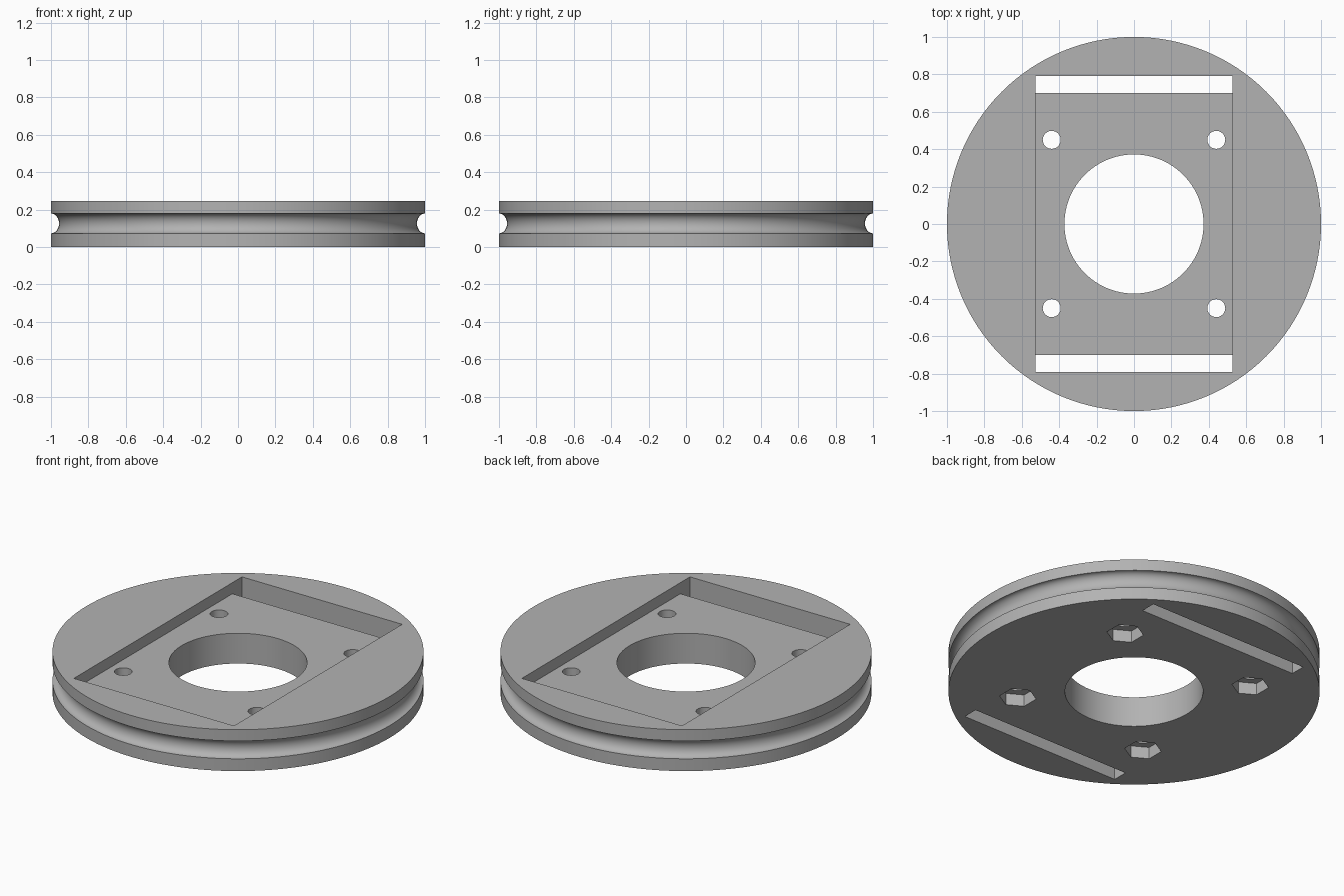
import bpy, bmesh, math
from mathutils import Matrix, Vector

if "Cube" in bpy.data.objects:
    bpy.data.objects.remove(bpy.data.objects["Cube"], do_unlink=True)

HEIGHT = 0.246
FLOOR = 0.18            # pocket floor height
POCKET_X, POCKET_Y = 0.527, 0.79
SLOT_INNER = 0.7
GROOVE_Z, GROOVE_R = 0.126, 0.053
GROOVE_DEPTH = 0.043
SEGMENTS = 128

grey = bpy.data.materials.new("plain grey")
grey.use_nodes = True
grey.diffuse_color = (0.45, 0.45, 0.45, 1)
grey.node_tree.nodes["Principled BSDF"].inputs["Base Color"].default_value = (0.45, 0.45, 0.45, 1)


def make_object(name, bm):
    bmesh.ops.recalc_face_normals(bm, faces=bm.faces)
    mesh = bpy.data.meshes.new(name)
    bm.to_mesh(mesh)
    bm.free()
    mesh.materials.append(grey)
    obj = bpy.data.objects.new(name, mesh)
    bpy.context.collection.objects.link(obj)
    return obj


def add_box(bm, low, high):
    low, high = Vector(low), Vector(high)
    size = Matrix.Diagonal((*(high - low), 1))
    bmesh.ops.create_cube(bm, size=1, matrix=Matrix.Translation((low + high) / 2) @ size)


def add_prism(bm, x, y, radius, low, high, sides):
    bmesh.ops.create_cone(bm, cap_ends=True, segments=sides, radius1=radius, radius2=radius,
                          depth=high - low, matrix=Matrix.Translation((x, y, (low + high) / 2)))


def cut(target, name, bm):
    cutter = make_object(name, bm)
    cutter.hide_render = True
    mod = target.modifiers.new(name, 'BOOLEAN')
    mod.operation = 'DIFFERENCE'
    mod.solver = 'EXACT'
    mod.object = cutter
    bpy.context.view_layer.objects.active = target
    bpy.ops.object.modifier_apply(modifier=name)
    bpy.data.objects.remove(cutter, do_unlink=True)


# Pulley wheel: solid lathe with a round rope groove in the rim
profile = [(0, 0), (1, 0)]
for i in range(17):
    a = math.pi * i / 16
    profile.append((1 - GROOVE_DEPTH * math.sin(a), GROOVE_Z - GROOVE_R * math.cos(a)))
profile += [(1, HEIGHT), (0, HEIGHT)]
bm = bmesh.new()
rings = []
for r, z in profile[1:-1]:
    rings.append([bm.verts.new((r * math.cos(t), r * math.sin(t), z))
                  for t in (2 * math.pi * k / SEGMENTS for k in range(SEGMENTS))])
for lower, upper in zip(rings, rings[1:]):
    for k in range(SEGMENTS):
        n = (k + 1) % SEGMENTS
        bm.faces.new((lower[k], lower[n], upper[n], upper[k]))
bm.faces.new(rings[0])
bm.faces.new(rings[-1])
wheel = make_object("pulley_wheel", bm)

# Rectangular pocket in the top
bm = bmesh.new()
add_box(bm, (-POCKET_X, -POCKET_Y, FLOOR), (POCKET_X, POCKET_Y, 1))
cut(wheel, "pocket_cutter", bm)

# Through slots at both ends of the pocket
for side in (-1, 1):
    bm = bmesh.new()
    y0, y1 = sorted((side * SLOT_INNER, side * POCKET_Y))
    add_box(bm, (-POCKET_X, y0, -1), (POCKET_X, y1, 1))
    cut(wheel, "slot_cutter", bm)

# Central bore
bm = bmesh.new()
add_prism(bm, 0, 0, 0.372, -1, 1, 96)
cut(wheel, "bore_cutter", bm)

# Bolt holes, and hexagonal nut recesses underneath with corners along x
bolts = [(sx * 0.44, sy * 0.45) for sx in (-1, 1) for sy in (-1, 1)]
bm = bmesh.new()
for x, y in bolts:
    add_prism(bm, x, y, 0.048, -1, 1, 32)
cut(wheel, "bolt_cutter", bm)
bm = bmesh.new()
for x, y in bolts:
    add_prism(bm, x, y, 0.1, -0.5, 0.07, 6)
bmesh.ops.rotate(bm, verts=bm.verts, cent=(0, 0, 0), matrix=Matrix.Rotation(0, 3, 'Z'))
cut(wheel, "nut_cutter", bm)

# Smooth the round surfaces, keep the machined edges sharp
bpy.ops.object.select_all(action='DESELECT')
wheel.select_set(True)
bpy.context.view_layer.objects.active = wheel
bpy.ops.object.shade_smooth_by_angle(angle=math.radians(30))
